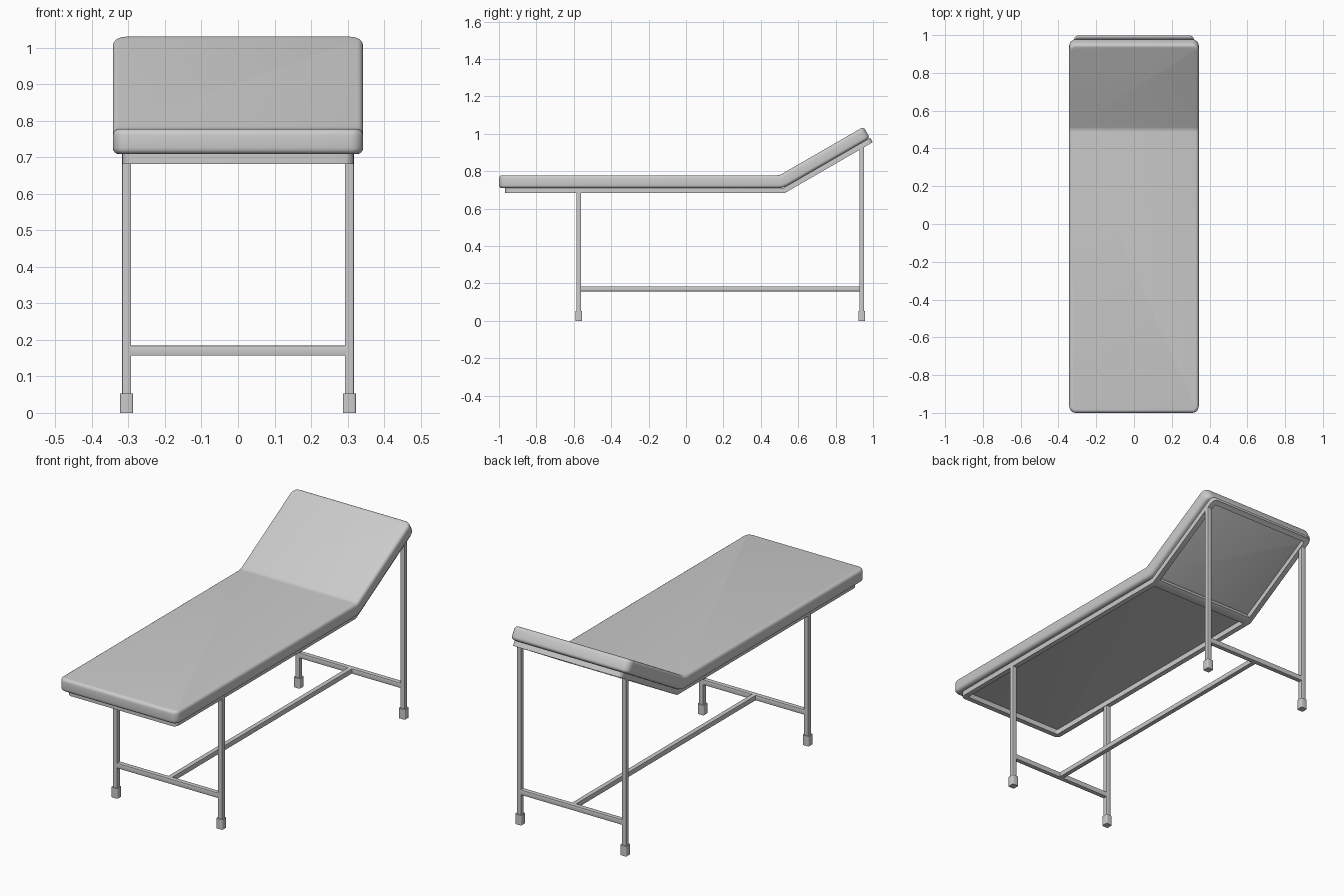
import bpy, bmesh, math

if "Cube" in bpy.data.objects:
    bpy.data.objects.remove(bpy.data.objects["Cube"])

TILT = math.radians(30)
PIVOT_Y, PIVOT_Z = 0.519, 0.709      # bend line where cushion meets frame


def bend(s, t, r=0.0):
    """Map length s and height t onto the side profile, bent upward by TILT."""
    a = r * math.tan(TILT / 2)
    if r == 0 and abs(s) < 1e-6:
        return PIVOT_Y - t * math.tan(TILT / 2), PIVOT_Z + t
    if s <= -a:
        return PIVOT_Y + s, PIVOT_Z + t
    ang = min((s + a) / r, TILT) if r else TILT
    extra = s + a - r * ang
    y = PIVOT_Y - a + (r - t) * math.sin(ang) + extra * math.cos(ang)
    z = PIVOT_Z + r - (r - t) * math.cos(ang) + extra * math.sin(ang)
    return y, z


def finish(name, bm, smooth=True):
    bmesh.ops.recalc_face_normals(bm, faces=bm.faces)
    me = bpy.data.meshes.new(name)
    bm.to_mesh(me)
    bm.free()
    ob = bpy.data.objects.new(name, me)
    bpy.context.collection.objects.link(ob)
    if smooth:
        bpy.ops.object.select_all(action='DESELECT')
        ob.select_set(True)
        bpy.context.view_layer.objects.active = ob
        bpy.ops.object.shade_smooth_by_angle(angle=math.radians(35))
    return ob


def strip(name, stations, half_x, t0, t1, r=0.0, corner=0.0, edge=0.0):
    """Bent slab running through the given stations."""
    bm = bmesh.new()
    rings = []
    for s in stations:
        ring = []
        for x, t in ((-half_x, t0), (half_x, t0), (half_x, t1), (-half_x, t1)):
            ring.append(bm.verts.new((x, *bend(s, t, r))))
        rings.append(ring)
    for a, b in zip(rings, rings[1:]):
        for i in range(4):
            j = (i + 1) % 4
            bm.faces.new((a[i], a[j], b[j], b[i]))
    bm.faces.new(rings[0])
    bm.faces.new(rings[-1])
    bmesh.ops.recalc_face_normals(bm, faces=bm.faces)
    if corner:
        ends = [bm.edges.get((g[i], g[j])) for g in (rings[0], rings[-1]) for i, j in ((1, 2), (3, 0))]
        bmesh.ops.bevel(bm, geom=ends, offset=corner, segments=5, profile=0.5, affect='EDGES')
        rim = [e for e in bm.edges if e.calc_face_angle(0) > math.radians(45)]
        bmesh.ops.bevel(bm, geom=rim, offset=edge, segments=4, profile=0.5, affect='EDGES')
    return finish(name, bm)


def outline(half_x, s0, s1, rad):
    """Rounded rectangle with one extra point per long side at the bend."""
    pts = []
    for cx, cs, start in ((half_x - rad, s1 - rad, 0), (-half_x + rad, s1 - rad, 90),
                          (-half_x + rad, s0 + rad, 180), (half_x - rad, s0 + rad, 270)):
        for k in range(6):
            a = math.radians(start + 18 * k)
            pts.append((cx + rad * math.cos(a), cs + rad * math.sin(a)))
        if start == 90:
            pts.append((-half_x, 0.0))
    pts.append((half_x, 0.0))
    return pts


def box(name, lo, hi, bevel=0.002, segments=2):
    bm = bmesh.new()
    bmesh.ops.create_cube(bm, size=1)
    for v in bm.verts:
        v.co = [(lo[i] + hi[i]) / 2 + v.co[i] * (hi[i] - lo[i]) for i in range(3)]
    long_axis = max(range(3), key=lambda i: hi[i] - lo[i])
    edges = [e for e in bm.edges
             if abs(e.verts[0].co[long_axis] - e.verts[1].co[long_axis]) > 1e-5]
    bmesh.ops.bevel(bm, geom=edges, offset=bevel, segments=segments, profile=0.5, affect='EDGES')
    return finish(name, bm)


# Cushion with soft bend
R = 0.12
a = R * math.tan(TILT / 2)
stations = [-1.519] + [-a + R * TILT * k / 6 for k in range(7)] + [0.535]
strip("cushion", stations, 0.343, 0.0, 0.069, R, corner=0.035, edge=0.017)

# Square-tube frame loop under the cushion
T = 0.027
outer = outline(0.317, -1.487, 0.538, 0.026)
inner = outline(0.317 - T, -1.487 + T, 0.538 - T, 0.006)
bm = bmesh.new()
loops = [[bm.verts.new((x, *bend(s, t))) for x, s in pts]
         for pts, t in ((outer, 0), (outer, -T), (inner, -T), (inner, 0))]
n = len(outer)
for k in range(4):
    p, q = loops[k], loops[(k + 1) % 4]
    for i in range(n):
        j = (i + 1) % n
        bm.faces.new((p[i], p[j], q[j], q[i]))
finish("bed_frame", bm)

# Cross bar at the bend
strip("bend_crossbar", [-0.018, 0.0, 0.018], 0.292, -T, 0.0)

# Legs, feet and cross stretchers
X, W, F = 0.305, 0.0122, 0.0178
for label, y, top in (("front", -0.573, 0.69), ("back", 0.940, 0.93)):
    for side, x in (("left", -X), ("right", X)):
        box(f"{label}_{side}_leg", (x - W, y - W, 0.03), (x + W, y + W, top))
        box(f"{label}_{side}_foot", (x - F, y - F, 0), (x + F, y + F, 0.053), 0.005, 3)
    box(f"{label}_stretcher", (-X + 0.01, y - W, 0.157), (X - 0.01, y + W, 0.184))

# Long centre stretcher
box("centre_stretcher", (-W, -0.565, 0.1575), (W, 0.932, 0.1835))
